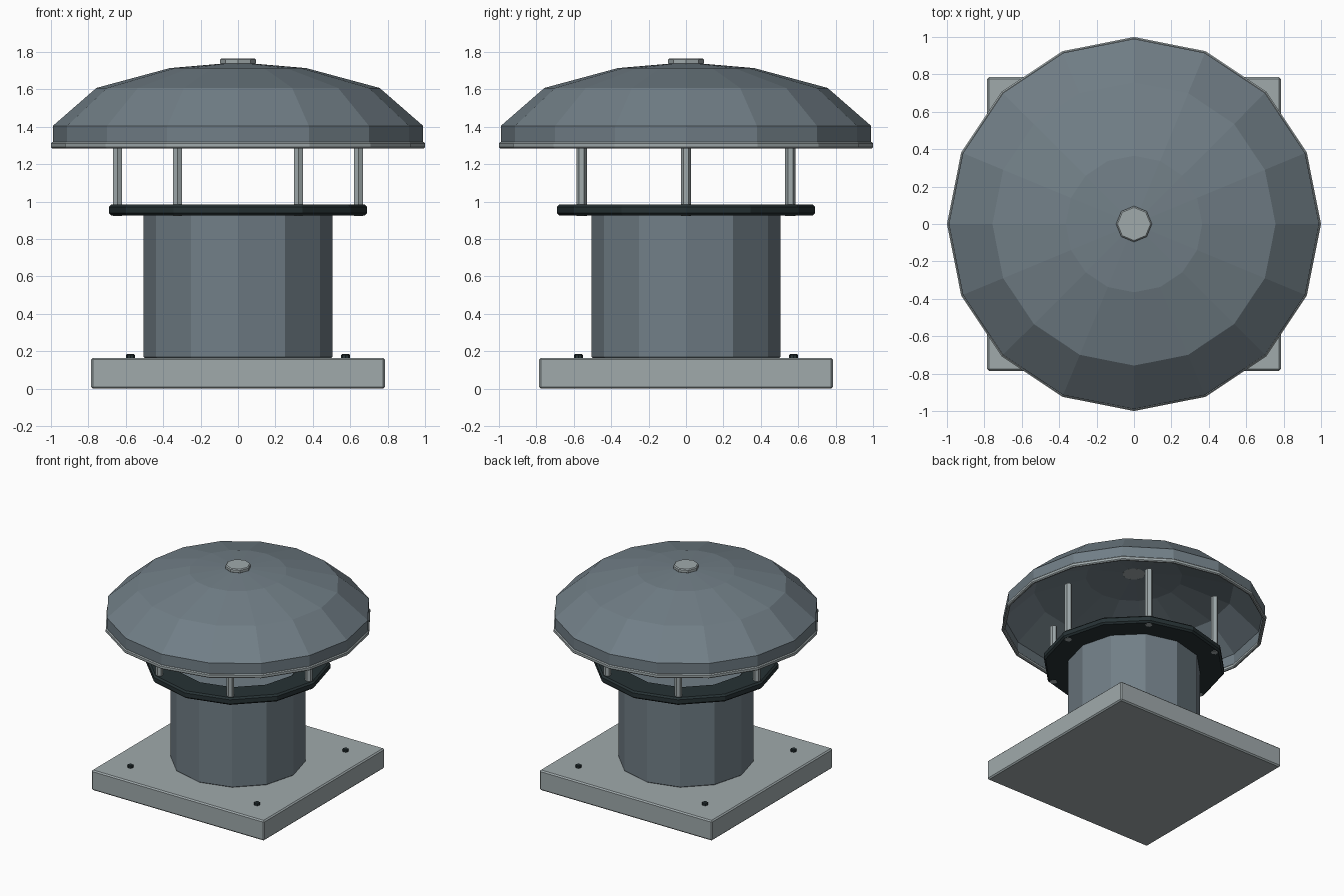
import bpy
import bmesh
from math import cos, sin, pi, radians

cube = bpy.data.objects.get("Cube")
if cube:
    bpy.data.objects.remove(cube, do_unlink=True)


def material(name, color):
    mat = bpy.data.materials.new(name)
    mat.use_nodes = True
    mat.diffuse_color = (*color, 1)
    mat.node_tree.nodes["Principled BSDF"].inputs["Base Color"].default_value = (*color, 1)
    return mat


slate = material("slate paint", (0.165, 0.21, 0.24))
light = material("light grey metal", (0.35, 0.40, 0.41))
dark = material("dark metal", (0.02, 0.032, 0.035))


def finish(name, bm, mat, bevel=0):
    bmesh.ops.recalc_face_normals(bm, faces=bm.faces[:])
    mesh = bpy.data.meshes.new(name)
    bm.to_mesh(mesh)
    bm.free()
    mesh.materials.append(mat)
    obj = bpy.data.objects.new(name, mesh)
    bpy.context.collection.objects.link(obj)
    if bevel:
        mod = obj.modifiers.new("Bevel", "BEVEL")
        mod.width = bevel
        mod.segments = 1
        mod.limit_method = "ANGLE"
        mod.angle_limit = radians(50)
    return obj


def lathe(name, profile, sides, mat, bevel=0, closed=False, caps=False):
    """Sweep (radius, height) points around the vertical axis."""
    bm = bmesh.new()
    rings = [[bm.verts.new((r * cos(2 * pi * i / sides), r * sin(2 * pi * i / sides), z))
              for i in range(sides)] for r, z in profile]
    pairs = list(zip(rings, rings[1:]))
    if closed:
        pairs.append((rings[-1], rings[0]))
    for a, b in pairs:
        for i in range(sides):
            j = (i + 1) % sides
            bm.faces.new((a[i], a[j], b[j], b[i]))
    if caps:
        bm.faces.new(rings[0])
        bm.faces.new(rings[-1])
    return finish(name, bm, mat, bevel)


def ring(name, inner, outer, low, high, sides, mat, bevel):
    profile = [(inner, low), (outer, low), (outer, high), (inner, high)]
    return lathe(name, profile, sides, mat, bevel, closed=True)


def rod(name, radius, low, high, sides, mat, bevel=0):
    return lathe(name, [(radius, low), (radius, high)], sides, mat, bevel, caps=True)


# Square mounting plate
bm = bmesh.new()
bmesh.ops.create_cube(bm, size=1)
bmesh.ops.scale(bm, vec=(1.57, 1.57, 0.165), verts=bm.verts)
bmesh.ops.translate(bm, vec=(0, 0, 0.0825), verts=bm.verts)
finish("base_plate", bm, light, 0.01)

# Corner bolts
for x in (-1, 1):
    for y in (-1, 1):
        bolt = rod("base_bolt", 0.023, 0.15, 0.185, 8, dark, 0.004)
        bolt.location = (x * 0.575, y * 0.575, 0)

# Duct and its collar
rod("duct_drum", 0.505, 0.16, 0.95, 12, slate, 0.01)
ring("duct_collar", 0.48, 0.69, 0.925, 0.985, 12, dark, 0.013)

# Six hexagonal posts under the hood
for k in range(6):
    post = rod("hood_post", 0.028, 0.922, 1.40, 6, light)
    post.location = (0.645 * cos(k * pi / 3), 0.645 * sin(k * pi / 3), 0)
    post.rotation_euler.z = pi / 6

# Open hood shell, rim band and top cap
hood = lathe("hood", [(0.99, 1.30), (0.99, 1.405), (0.757, 1.608),
                      (0.365, 1.714), (0.085, 1.738)], 16, slate)
shell = hood.modifiers.new("Thickness", "SOLIDIFY")
shell.thickness = 0.006
shell.offset = -1
ring("hood_rim", 0.975, 1.0, 1.285, 1.318, 16, light, 0.007)
rod("top_cap", 0.096, 1.732, 1.766, 8, light, 0.007)
